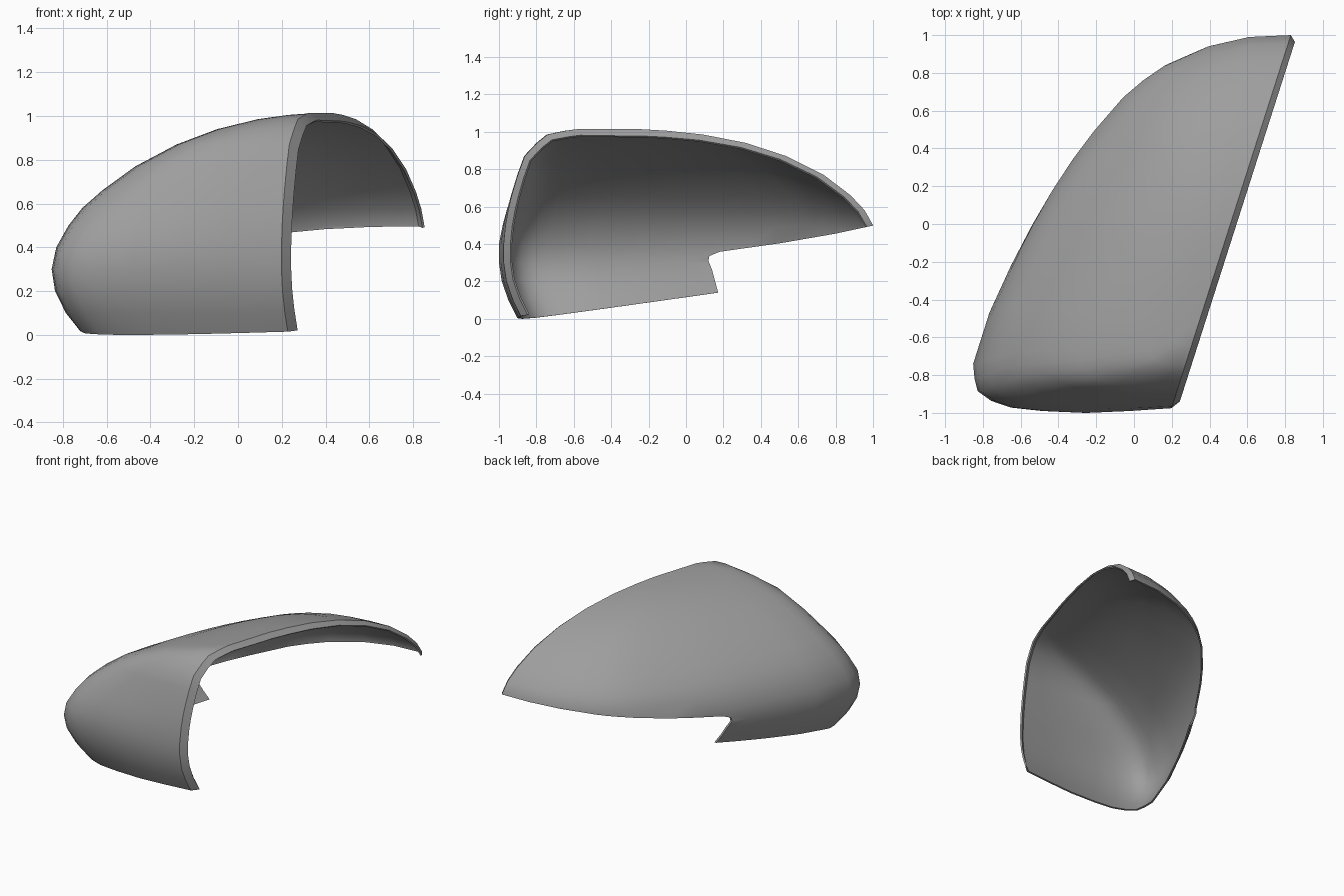
import bpy, bmesh
from mathutils import Vector

if "Cube" in bpy.data.objects:
    bpy.data.objects.remove(bpy.data.objects["Cube"])


def rim_x(y):
    return 0.2 + 0.32 * (y + 0.97)


def clamp(v):
    return max(0, min(1, v))


# Plan outline at the widest height: (y, depth behind the slanted opening)
PLAN = [(-.975, 0), (-.99, .22), (-1, .45), (-.99, .68), (-.972, .85), (-.937, .965), (-.885, 1.055),
        (-.82, 1.092), (-.74, 1.125), (-.47, 1.13), (-.22, 1.10), (0, 1.06), (.18, 1.015),
        (.34, .96), (.5, .89), (.67, .805), (.76, .73), (.84, .64), (.94, .44), (.99, .23), (1, 0)]

# Height layers: (z, front y, back y, depth factor at the front, depth factor at the back)
LAYERS = [(-.06, -.87, 1, .86, .86), (.01, -.905, 1, .905, .905), (.1, -.95, 1, .955, .955),
          (.2, -.985, 1, .99, .99), (.3, -1, 1, 1, 1), (.4, -1, 1, .98, .985),
          (.5, -.99, 1, .93, .945), (.58, -.975, .955, .875, .895), (.66, -.955, .88, .795, .82),
          (.77, -.92, .735, .66, .70), (.87, -.88, .535, .49, .55), (.94, -.81, .32, .33, .41),
          (.985, -.75, .09, .17, .26), (1.005, -.65, -.1, .07, .13), (1.014, -.58, -.25, 0, 0)]

# Outer skin of the housing
bm = bmesh.new()
grid = []
n = len(PLAN)
for z, yf, yb, kf, kb in LAYERS:
    row = []
    for i, (py, d) in enumerate(PLAN):
        t = (py + 1) / 2 if kf > 0 else i / (n - 1)
        y = yf + t * (yb - yf)
        front = (1 - t) ** 2
        depth = d * (kb + (kf - kb) * front)
        # lower back wall tucks in, upper front shoulder leans back
        depth -= .06 * clamp((.36 - z) / .22) * clamp((y + .7) / .87) * clamp(d * 2)
        x = rim_x(y) - depth
        y += .07 * depth * front * (1 - t) * clamp((z - .4) / .3)
        row.append(bm.verts.new((x, y, z)))
    grid.append(row)
for a, b in zip(grid, grid[1:]):
    for i in range(n - 1):
        bm.faces.new((a[i], b[i], b[i + 1], a[i + 1]))

# Bevelled lip around the slanted opening
rim = [r[0] for r in grid] + grid[-1][1:-1] + [r[-1] for r in reversed(grid)]
lip = []
for v in rim:
    to_mid = Vector((0, -.3 - v.co.y, .4 - v.co.z)).normalized() * .036
    y = v.co.y + to_mid.y
    lip.append(bm.verts.new((rim_x(y) + .033, y, v.co.z + to_mid.z)))
for i in range(len(rim) - 1):
    bm.faces.new((rim[i], lip[i], lip[i + 1], rim[i + 1]))
    bm.edges.get((rim[i], rim[i + 1])).smooth = False

mesh = bpy.data.meshes.new("mirror_housing")
bm.to_mesh(mesh)
bm.free()
housing = bpy.data.objects.new("mirror_housing", mesh)
bpy.context.collection.objects.link(housing)

# Mid-grey finish
grey = bpy.data.materials.new("mid_grey")
grey.diffuse_color = (.34, .34, .34, 1)
grey.use_nodes = True
grey.node_tree.nodes["Principled BSDF"].inputs["Base Color"].default_value = grey.diffuse_color
mesh.materials.append(grey)

# Cutter that trims the lower edge and forms the notch
EDGE = [(-1.3, -.052), (.172, .14), (.12, .31), (.125, .335), (.18, .358), (.5, .403),
        (.8, .455), (1.0, .498), (1.3, .56), (1.3, -.5), (-1.3, -.5)]
bm = bmesh.new()
left = [bm.verts.new((-1.5, y, z - .025 if y < .175 and z < .2 else z)) for y, z in EDGE]
right = [bm.verts.new((1.5, y, z + .04 if y < .175 and z < .2 else z)) for y, z in EDGE]
bm.faces.new(left)
bm.faces.new(right)
m = len(EDGE)
for i in range(m):
    j = (i + 1) % m
    bm.faces.new((left[i], left[j], right[j], right[i]))
bmesh.ops.triangulate(bm, faces=bm.faces[:])
bmesh.ops.recalc_face_normals(bm, faces=bm.faces[:])
mesh = bpy.data.meshes.new("edge_cutter")
bm.to_mesh(mesh)
bm.free()
mesh.materials.append(grey)
cutter = bpy.data.objects.new("edge_cutter", mesh)
bpy.context.collection.objects.link(cutter)
cutter.hide_render = True

# Thin wall, then trim
solid = housing.modifiers.new("wall", 'SOLIDIFY')
solid.thickness = .012
solid.offset = -1
trim = housing.modifiers.new("trim", 'BOOLEAN')
trim.operation = 'DIFFERENCE'
trim.solver = 'EXACT'
trim.object = cutter
bpy.context.view_layer.objects.active = housing
housing.select_set(True)
for name in ("wall", "trim"):
    bpy.ops.object.modifier_apply(modifier=name)
bpy.data.objects.remove(cutter)
bpy.ops.object.shade_smooth_by_angle(angle=.72)
